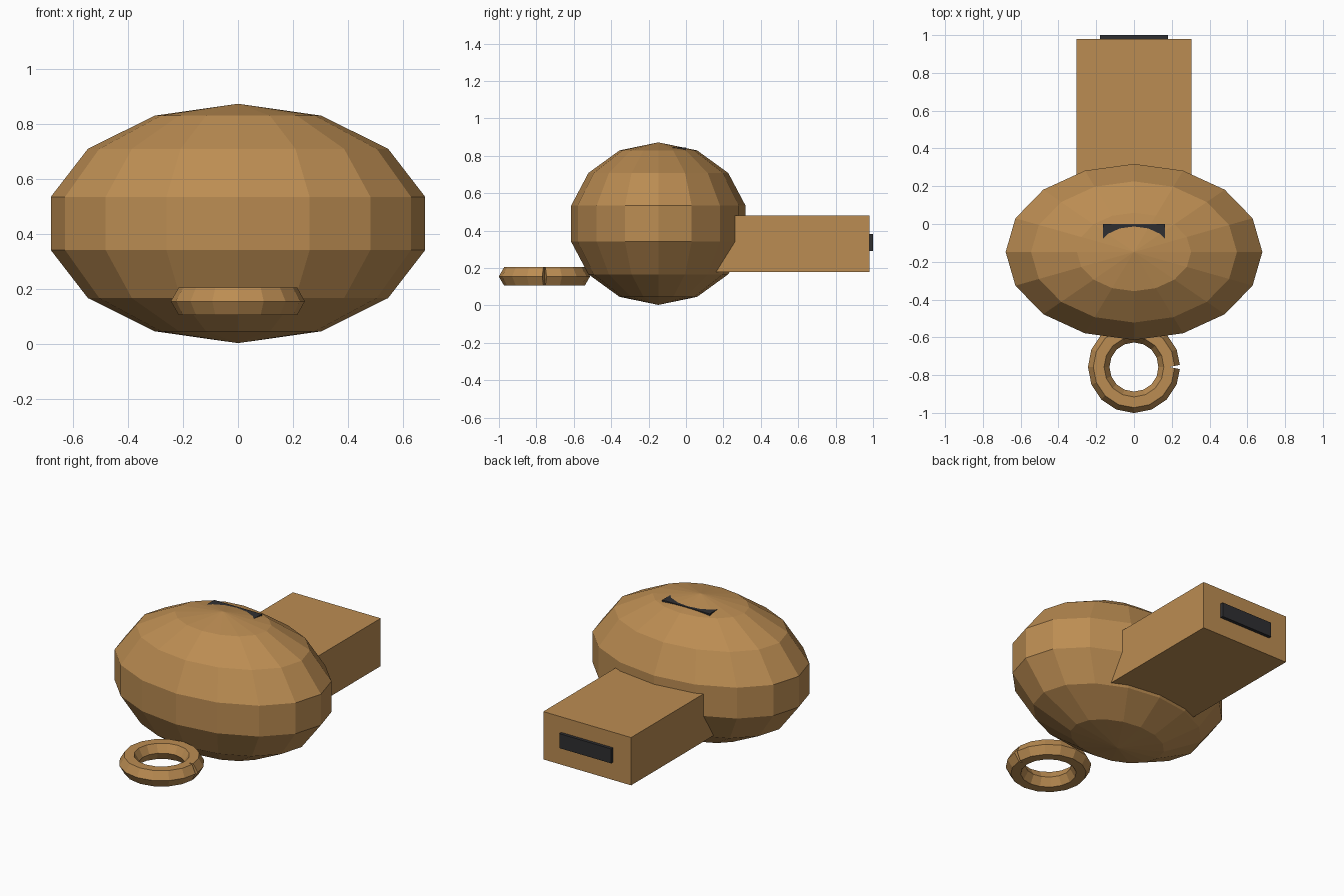
import bpy, bmesh, math
from mathutils import Matrix, Vector

if "Cube" in bpy.data.objects:
    bpy.data.objects.remove(bpy.data.objects["Cube"])


def material(name, rgb):
    m = bpy.data.materials.new(name)
    m.diffuse_color = (*rgb, 1)
    m.use_nodes = True
    m.node_tree.nodes["Principled BSDF"].inputs["Base Color"].default_value = m.diffuse_color
    return m


wood = material("warm brown", (0.5, 0.265, 0.085))
dark = material("dark slot", (0.028, 0.028, 0.031))


def finish(name, bm, mat):
    bmesh.ops.recalc_face_normals(bm, faces=bm.faces)
    me = bpy.data.meshes.new(name)
    bm.to_mesh(me)
    bm.free()
    me.materials.append(mat)
    ob = bpy.data.objects.new(name, me)
    bpy.context.collection.objects.link(ob)
    return ob


def box(name, lo, hi, mat):
    lo, hi = Vector(lo), Vector(hi)
    bm = bmesh.new()
    bmesh.ops.create_cube(bm, size=1, matrix=Matrix.Translation((lo + hi) / 2)
                          @ Matrix.Diagonal((*(hi - lo), 1)))
    return finish(name, bm, mat)


# Rounded low-poly chamber
bm = bmesh.new()
bmesh.ops.create_uvsphere(bm, u_segments=16, v_segments=7, radius=1)
bmesh.ops.transform(bm, verts=bm.verts, matrix=Matrix.Translation((0, -0.148, 0.4375))
                    @ Matrix.Diagonal((0.697, 0.478, 0.4345, 1)))
finish("chamber", bm, wood)

# Mouthpiece with its air slot, and the sound slot on top
box("mouthpiece", (-0.305, 0.0, 0.18), (0.305, 0.98, 0.48), wood)
box("air_slot", (-0.18, 0.94, 0.292), (0.18, 1.0, 0.383), dark)
box("sound_slot", (-0.165, -0.16, 0.78), (0.165, 0.0, 0.844), dark)

# Hanging ring: hexagonal tube bent round, ends squared off so an outer notch remains
SEG, R, r = 16, 0.187, 0.057
bm = bmesh.new()
rings = []
for i in range(SEG + 1):
    a = 2 * math.pi * i / SEG
    centre = Vector((R * math.cos(a), -0.757 + R * math.sin(a), 0.155))
    tilt = math.pi / SEG * ((i == 0) - (i == SEG))
    out = Vector((math.cos(a + tilt), math.sin(a + tilt), 0))
    rings.append([bm.verts.new(centre + r * math.cos(k * math.pi / 3) * out
                               + Vector((0, 0, r * 0.87 * math.sin(k * math.pi / 3) / 0.866)))
                  for k in range(6)])
for p, q in zip(rings, rings[1:]):
    for k in range(6):
        n = (k + 1) % 6
        bm.faces.new((p[k], p[n], q[n], q[k]))
bm.faces.new(rings[0])
bm.faces.new(rings[-1])
finish("hanging_ring", bm, wood)
